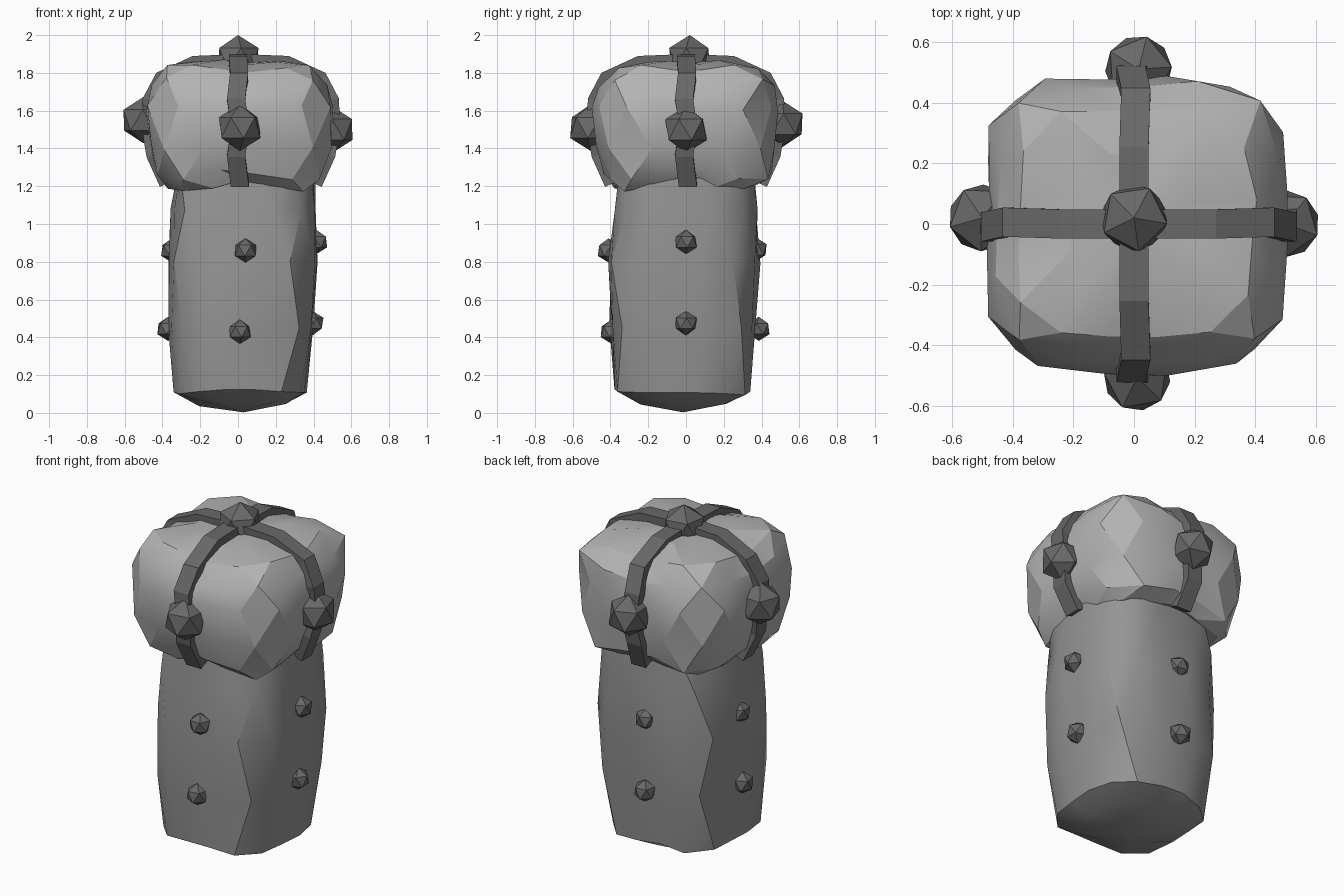
import bpy, bmesh, math, random
from mathutils import Vector, Euler

if "Cube" in bpy.data.objects:
    bpy.data.objects.remove(bpy.data.objects["Cube"])

random.seed(11)


def grey(name, v):
    m = bpy.data.materials.new(name)
    m.diffuse_color = (v, v, v, 1)
    m.use_nodes = True
    m.node_tree.nodes["Principled BSDF"].inputs["Base Color"].default_value = m.diffuse_color
    return m


SHAFT, HEAD, METAL = grey("shaft_grey", 0.30), grey("head_grey", 0.45), grey("dark_metal", 0.14)


def finish(name, bm, mat, smooth=None):
    bmesh.ops.recalc_face_normals(bm, faces=bm.faces)
    me = bpy.data.meshes.new(name)
    bm.to_mesh(me)
    bm.free()
    me.materials.append(mat)
    ob = bpy.data.objects.new(name, me)
    bpy.context.collection.objects.link(ob)
    if smooth:
        bpy.ops.object.select_all(action='DESELECT')
        ob.select_set(True)
        bpy.context.view_layer.objects.active = ob
        bpy.ops.object.shade_smooth_by_angle(angle=math.radians(smooth))


def rock(name, rings, power, corner_dz, jitter, bottom_z, top_z, mat, smooth, n=16):
    """Staggered loft of uneven rounded-square rings (z, x0, x1, y0, y1)."""
    bm = bmesh.new()
    loops = []
    for k, (z, x0, x1, y0, y1) in enumerate(rings):
        loop = []
        for i in range(n):
            a = 2 * math.pi * (i + 0.5 * (k % 2)) / n
            c, s = math.cos(a), math.sin(a)
            r = (abs(c) ** power + abs(s) ** power) ** (-1 / power)
            x = (x0 + x1) / 2 + (x1 - x0) / 2 * r * c
            y = (y0 + y1) / 2 + (y1 - y0) / 2 * r * s
            dz = corner_dz[k] * math.sin(2 * a) ** 2
            j = [random.uniform(-jitter, jitter) for _ in range(3)]
            loop.append(bm.verts.new((x + j[0], y + j[1], z + dz + j[2])))
        loops.append(loop)
    for k, (a, b) in enumerate(zip(loops, loops[1:])):
        for i in range(n):
            h = (i + 1) % n
            if k % 2 == 0:
                bm.faces.new((a[i], a[h], b[i]))
                bm.faces.new((a[h], b[h], b[i]))
            else:
                bm.faces.new((a[i], b[h], b[i]))
                bm.faces.new((a[i], a[h], b[h]))
    for loop, r, z in ((loops[0], rings[0], bottom_z), (loops[-1], rings[-1], top_z)):
        c = bm.verts.new(((r[1] + r[2]) / 2, (r[3] + r[4]) / 2, z))
        for i in range(n):
            bm.faces.new((loop[i], loop[(i + 1) % n], c))
    finish(name, bm, mat, smooth)


# Rough stone shaft
rock("shaft", [
    (0.045, -0.20, 0.26, -0.24, 0.21),
    (0.12, -0.335, 0.355, -0.375, 0.335),
    (0.45, -0.36, 0.40, -0.40, 0.36),
    (0.80, -0.37, 0.42, -0.41, 0.385),
    (1.08, -0.35, 0.41, -0.38, 0.38),
    (1.28, -0.32, 0.40, -0.36, 0.37)],
    3.6, [0.01, -0.02, 0, 0, 0, 0], 0.010, 0.003, 1.30, SHAFT, 27)

# Bulging stone head
rock("head", [
    (1.22, -0.36, 0.39, -0.37, 0.37),
    (1.28, -0.44, 0.44, -0.43, 0.44),
    (1.42, -0.475, 0.485, -0.475, 0.475),
    (1.60, -0.485, 0.505, -0.485, 0.485),
    (1.71, -0.455, 0.475, -0.46, 0.465),
    (1.80, -0.375, 0.39, -0.385, 0.385),
    (1.85, -0.21, 0.22, -0.22, 0.22)],
    4.2, [-0.04, -0.04, -0.02, 0.02, 0.05, 0.04, 0.02], 0.015, 1.24, 1.85, HEAD, 22)


# Straps crossing over the head
def strap(name, turn, shift):
    half = [(0.41, 1.205), (0.48, 1.36), (0.505, 1.51), (0.50, 1.66), (0.435, 1.785), (0.25, 1.87)]
    jog = [0.01, -0.01, 0.012, -0.01, 0.006, 0.0]
    path = [(-r, z) for r, z in half] + [(0, 1.88)] + half[::-1]
    side = jog + [0] + jog[::-1]
    bm = bmesh.new()
    loops = []
    for i, (r, z) in enumerate(path):
        p, q = path[max(i - 1, 0)], path[min(i + 1, len(path) - 1)]
        t = Vector((q[0] - p[0], q[1] - p[1])).normalized()
        nr, nz = -t.y, t.x
        loop = []
        for w, d in ((-0.048, -0.05), (0.048, -0.05), (0.048, 0.02), (-0.048, 0.02)):
            u, v = r + nr * d + shift, w + side[i]
            x, y = (u, v) if turn else (v, u)
            loop.append(bm.verts.new((x, y, z + nz * d)))
        loops.append(loop)
    for a, b in zip(loops, loops[1:]):
        for i in range(4):
            bm.faces.new((a[i], a[(i + 1) % 4], b[(i + 1) % 4], b[i]))
    bm.faces.new(loops[0])
    bm.faces.new(loops[-1])
    finish(name, bm, METAL)


strap("strap_front_back", False, 0.0)
strap("strap_left_right", True, 0.015)


# Faceted studs
def stud(name, loc, r):
    bm = bmesh.new()
    bmesh.ops.create_icosphere(bm, subdivisions=1, radius=r)
    rot = Euler((0, 0, random.uniform(0, 6.28))).to_matrix()
    for v in bm.verts:
        v.co = rot @ v.co + Vector(loc)
    finish(name, bm, METAL)


for loc in [(0, 0.02, 1.877), (0.01, -0.505, 1.51), (0.015, 0.51, 1.53),
            (-0.50, 0.02, 1.55), (0.50, 0.0, 1.50)]:
    stud("head_stud", loc, 0.123)

for loc in [(0.04, -0.41, 0.86), (0.01, -0.395, 0.43),
            (0.415, 0.0, 0.905), (0.395, 0.0, 0.475),
            (0.0, 0.37, 0.865), (0.0, 0.385, 0.445),
            (-0.35, 0.0, 0.86), (-0.37, 0.0, 0.445)]:
    stud("shaft_stud", loc, 0.064)
